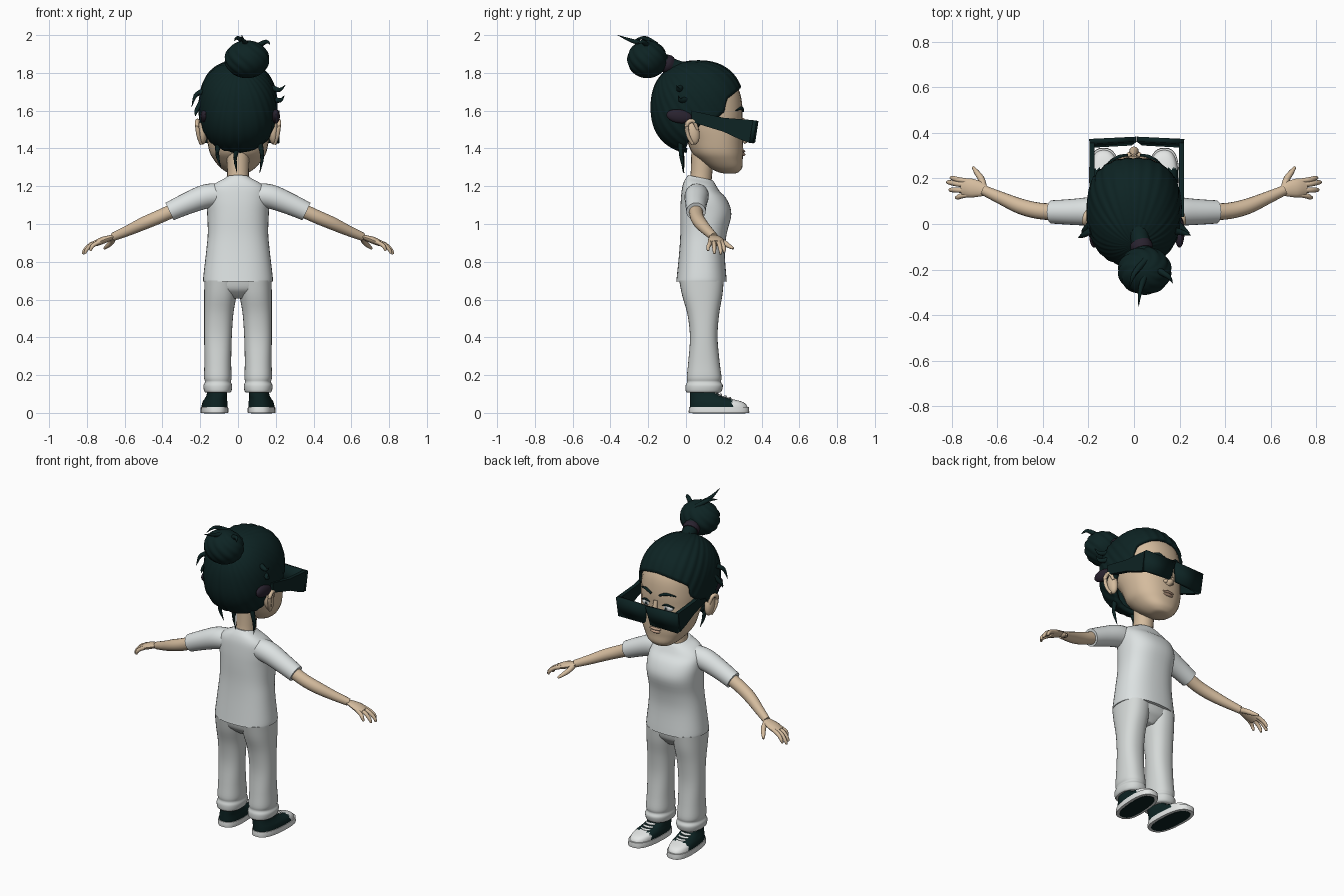
import bpy, bmesh, math
from mathutils import Vector, Matrix

if "Cube" in bpy.data.objects:
    bpy.data.objects.remove(bpy.data.objects["Cube"])


def material(name, *rgb):
    m = bpy.data.materials.new(name)
    m.use_nodes = True
    m.diffuse_color = (*rgb, 1)
    m.node_tree.nodes["Principled BSDF"].inputs["Base Color"].default_value = (*rgb, 1)
    return m


BLACK = material("dark_green_black", .004, .017, .017)
SKIN = material("skin", .66, .50, .34)
LIP = material("lip", .50, .33, .23)
SHIRT = material("shirt_white", .72, .76, .76)
PANTS = material("pants_white", .66, .69, .68)
WHITE = material("shoe_white", .82, .84, .83)
PURPLE = material("smoky_purple", .022, .016, .028)
GREY = material("eye_grey", .35, .35, .36)


def finish(name, bm, mats, mirror=False, rule=None):
    """Turn a bmesh into a smooth object; rule picks the material of each face."""
    bmesh.ops.recalc_face_normals(bm, faces=bm.faces)
    for f in bm.faces:
        if rule:
            f.material_index = rule(f)
    me = bpy.data.meshes.new(name)
    bm.to_mesh(me)
    bm.free()
    ob = bpy.data.objects.new(name, me)
    bpy.context.collection.objects.link(ob)
    for m in mats if isinstance(mats, tuple) else (mats,):
        me.materials.append(m)
    if mirror:
        ob.modifiers.new("Mirror", "MIRROR").use_mirror_merge = False
    bpy.ops.object.select_all(action="DESELECT")
    ob.select_set(True)
    bpy.context.view_layer.objects.active = ob
    bpy.ops.object.shade_smooth_by_angle(angle=math.radians(45))
    return ob


def spline(rows, k=4):
    """Smooth curve through the rows."""
    p = [Vector(r) for r in rows]
    p = [p[0]] + p + [p[-1]]
    out = []
    for i in range(1, len(p) - 2):
        a, b, c, d = p[i - 1:i + 3]
        for j in range(k):
            t = j / k
            out.append(b + (c - a) * (t / 2) + (a * 2 - b * 5 + c * 4 - d) * (t * t / 2)
                       + (b * 3 - a - c * 3 + d) * (t ** 3 / 2))
    return out + [p[-1]]


def bridge(bm, rings):
    vs = [[bm.verts.new(c) for c in ring] for ring in rings]
    n = len(vs[0])
    for a, b in zip(vs, vs[1:]):
        for i in range(n):
            bm.faces.new((a[i], a[(i + 1) % n], b[(i + 1) % n], b[i]))
    return vs


def loft(name, rows, mats, mirror=False, p=2.3, n=28, k=4, rule=None, warp=None):
    """Stack of rounded sections: z, centre x, half width, front y, back y."""
    rings = []
    for z, xc, w, yf, yb in spline(rows, k):
        ring = []
        for i in range(n):
            a = math.tau * i / n
            c, s = math.cos(a), math.sin(a)
            x = xc + w * math.copysign(abs(c) ** (2 / p), c)
            y = (yf + yb) / 2 + (yf - yb) / 2 * math.copysign(abs(s) ** (2 / p), s)
            ring.append(warp(x, y, z) if warp else (x, y, z))
        rings.append(ring)
    bm = bmesh.new()
    vs = bridge(bm, rings)
    bm.faces.new(vs[0])
    bm.faces.new(vs[-1])
    return finish(name, bm, mats, mirror, rule)


def tube(name, rows, mat, mirror=False, flat=1, n=14):
    """Round limb through x, y, z, radius; flat squashes it vertically."""
    pts = spline(rows)
    rings = []
    for i, q in enumerate(pts):
        t = (pts[min(i + 1, len(pts) - 1)] - pts[max(i - 1, 0)]).to_3d()
        rot = t.to_track_quat("Z", "Y")
        rings.append([q.to_3d() + rot @ Vector((math.cos(a) * q[3], math.sin(a) * q[3] * flat, 0))
                      for a in (math.tau * j / n for j in range(n))])
    bm = bmesh.new()
    vs = bridge(bm, rings)
    bm.faces.new(vs[0])
    bm.faces.new(vs[-1])
    return finish(name, bm, mat, mirror)


def ball(name, centre, radii, mat, mirror=False, tilt=0):
    bm = bmesh.new()
    m = Matrix.Translation(centre) @ Matrix.Rotation(tilt, 4, "X") @ Matrix.Diagonal((*radii, 1))
    bmesh.ops.create_uvsphere(bm, u_segments=20, v_segments=12, radius=1, matrix=m)
    return finish(name, bm, mat, mirror)


# Head and neck
loft("head", [(1.268, 0, .03, .262, .2), (1.275, 0, .06, .28, .17), (1.3, 0, .095, .298, .12),
              (1.34, 0, .128, .3, .07), (1.38, 0, .15, .303, .03), (1.45, 0, .165, .302, 0),
              (1.52, 0, .175, .297, -.05), (1.6, 0, .18, .3, -.1), (1.7, 0, .175, .284, -.13),
              (1.78, 0, .14, .23, -.09), (1.83, 0, .06, .13, 0)], SKIN)
tube("neck", [(0, .07, 1.18, .066), (0, .08, 1.25, .057), (0, .09, 1.38, .062)], SKIN, n=20)
ball("ears", (.188, .035, 1.485), (.026, .036, .066), SKIN, True, .2)
tube("ear_rims", [(.2, .06, 1.5, .008), (.212, .04, 1.545, .011), (.217, .005, 1.53, .012),
                  (.21, .01, 1.47, .01), (.195, .035, 1.425, .01)], SKIN, True)

# Face
tube("nose", [(0, .296, 1.56, .012), (0, .312, 1.49, .016), (0, .32, 1.455, .021), (0, .3, 1.437, .016)], SKIN)
ball("nostrils", (.02, .303, 1.45), (.014, .014, .012), SKIN, True)
ball("upper_lip", (0, .298, 1.385), (.04, .016, .009), LIP)
ball("lower_lip", (0, .297, 1.368), (.034, .017, .01), LIP)
ball("eyes", (.07, .277, 1.525), (.036, .018, .022), WHITE, True)
ball("irises", (.068, .287, 1.525), (.015, .01, .017), GREY, True)
ball("pupils", (.068, .292, 1.525), (.008, .007, .009), BLACK, True)
tube("upper_lashes", [(.033, .288, 1.53, .003), (.07, .294, 1.548, .006), (.11, .272, 1.53, .004)], BLACK, True)
tube("eyebrows", [(.028, .302, 1.598, .006), (.07, .294, 1.614, .008), (.118, .264, 1.6, .003)], BLACK, True)

# Swept-back hair shell: strands run from the bun to the hairline
centre = Vector((0, .06, 1.62))
pole, ahead = Vector((0, -.6, .8)), Vector((0, .8, .6))
hairline = [(0, 102), (48, 105), (62, 118), (76, 119), (95, 111), (125, 118), (180, 130)]


def reach(deg):
    for (a, u), (b, v) in zip(hairline, hairline[1:]):
        if deg <= b:
            return math.radians(u + (v - u) * (deg - a) / (b - a))


bm = bmesh.new()
rings = []
for j in range(1, 25):
    ring = []
    for i in range(144):
        a = math.tau * i / 144
        deg = abs((math.degrees(a) + 180) % 360 - 180)
        t = reach(min(deg, 180)) * j / 24
        d = pole * math.cos(t) + (ahead * math.cos(a) + Vector((1, 0, 0)) * math.sin(a)) * math.sin(t)
        e = 2.3
        r = (abs(d.x / .208) ** e + abs(d.y / .247) ** e + abs(d.z / .247) ** e) ** (-1 / e)
        groove = (.7 * abs(math.sin(14 * a + .5 * math.sin(3 * a))) + .3 * math.sin(31 * a)) * math.sin(t)
        ring.append(centre + d * r * (.99 + .022 * groove))
    rings.append(ring)
vs = bridge(bm, rings)
bm.faces.new(vs[0])
hair = finish("hair", bm, BLACK)
shell = hair.modifiers.new("Thickness", "SOLIDIFY")
shell.thickness, shell.offset = .022, -1

# Bun with twisted ridges, its tie and loose wisps
bm = bmesh.new()
bmesh.ops.create_uvsphere(bm, u_segments=60, v_segments=30, radius=1)
for v in bm.verts:
    twist = math.sin(5 * math.atan2(v.co.y, v.co.x) + 5 * v.co.z)
    r = 1 + .07 * abs(twist) * (1 - v.co.z ** 2)
    v.co = Vector((v.co.x * .112, v.co.y * .1, v.co.z * .1)) * r + Vector((.047, -.205, 1.872))
finish("hair_bun", bm, BLACK)
tube("bun_base", [(.01, .0, 1.79, .075), (.025, -.06, 1.83, .042), (.04, -.14, 1.862, .05)], BLACK)
tube("hair_tie", [(.028, -.083, 1.84, .046), (.033, -.1, 1.848, .05), (.037, -.117, 1.857, .046)], PURPLE)
wisps = [((.06, -.2, 1.95), (.03, -.28, 1.968), (.02, -.362, 2.0)),
         ((.05, -.16, 1.95), (.0, -.22, 1.985), (-.02, -.28, 1.97)),
         ((.1, -.2, 1.94), (.15, -.23, 1.965), (.17, -.26, 1.95)),
         ((-.19, -.03, 1.7), (-.225, -.05, 1.68), (-.245, -.06, 1.62)),
         ((-.19, 0, 1.65), (-.22, -.03, 1.6), (-.225, -.04, 1.57)),
         ((.18, -.03, 1.72), (.22, -.04, 1.71), (.25, -.05, 1.735)),
         ((.19, 0, 1.66), (.225, -.03, 1.655), (.245, -.04, 1.68)),
         ((.11, -.03, 1.45), (.128, -.025, 1.36), (.115, -.01, 1.27)),
         ((-.1, -.03, 1.45), (-.11, -.02, 1.37), (-.09, -.01, 1.3)),
         ((.0, -.03, 1.42), (-.015, -.02, 1.35), (-.005, -.015, 1.27))]
for i, w in enumerate(wisps):
    tube(f"hair_wisp_{i + 1}", [(*c, r) for c, r in zip(w, (.016, .011, .001))], BLACK, n=8)

# Sunglasses: chunky arms, then framed lenses set low on the nose
bm = bmesh.new()
side = [(.03, 1.6), (.2, 1.562), (.355, 1.55), (.335, 1.43), (.28, 1.45), (.2, 1.488), (.03, 1.54)]
rings = [[(x, y, z) for y, z in side] for x in (.185, .208)]
for v in bridge(bm, rings):
    bm.faces.new(v)
arms = finish("sunglasses_arms", bm, BLACK, True)
ball_tips = ball("sunglasses_tips", (.188, -.035, 1.57), (.022, .07, .036), PURPLE, True, -.15)

bm = bmesh.new()
quad = [(0, .362, 1.548), (.208, .352, 1.55), (.204, .335, 1.43), (.022, .345, 1.437)]
face = bm.faces.new([bm.verts.new(c) for c in quad])
bmesh.ops.inset_region(bm, faces=[face], thickness=.022)
front = finish("sunglasses_front", bm, (BLACK, PURPLE), True,
               lambda f: 0 if any(e.is_boundary for e in f.edges) else 1)
front.modifiers.new("Thickness", "SOLIDIFY").thickness = .022
for ob in (arms, ball_tips, front):
    ob.location.x = .012


# T-shirt with a neckline that dips at the front
def neckline(x, y, z):
    return x, y, z - max(0, z - 1.15) * (y - .04) * 2


loft("shirt", [(.695, 0, .184, .216, -.052), (.72, 0, .184, .214, -.049), (.85, 0, .169, .205, -.036),
               (.95, 0, .16, .216, -.03), (1.05, 0, .163, .24, -.03), (1.12, 0, .166, .222, -.028),
               (1.18, 0, .158, .18, -.022), (1.215, 0, .125, .162, -.012),
               (1.24, 0, .08, .15, .002), (1.253, 0, .062, .14, .012)], SHIRT, p=2.4, n=40, warp=neckline)
tube("sleeves", [(.08, .06, 1.155, .06), (.17, .056, 1.146, .064), (.27, .053, 1.108, .057),
                 (.362, .053, 1.066, .051)], SHIRT, True, n=24)

# Arms and hands
tube("arms", [(.33, .052, 1.078, .037), (.42, .058, 1.037, .036), (.5, .078, 1.003, .034),
              (.58, .112, .966, .028), (.66, .148, .932, .022)], SKIN, True, n=18)
tube("palms", [(.645, .143, .937, .02), (.68, .153, .925, .034), (.72, .158, .912, .042),
               (.755, .158, .897, .036)], SKIN, True, flat=.45)
for name, y0, y1, x, z in (("index", .187, .202, .805, .85), ("middle", .17, .183, .82, .84),
                           ("ring", .148, .15, .81, .843), ("little", .13, .117, .782, .858)):
    tube(name + "_fingers", [(.725, y0, .91, .012), ((.725 + x) / 2 + .006, (y0 + y1) / 2, .892, .0115),
                             (x - .008, y1, z + .02, .01), (x, y1, z, .006)], SKIN, True, n=10)
tube("thumbs", [(.662, .16, .925, .016), (.67, .195, .905, .015), (.69, .225, .885, .012),
                (.708, .25, .87, .006)], SKIN, True, n=10)

# Trousers
loft("trouser_legs", [(.108, .107, .066, .182, .004), (.118, .107, .073, .19, -.002),
                      (.145, .107, .076, .195, -.002), (.165, .106, .069, .185, .006),
                      (.19, .107, .073, .188, .004), (.27, .107, .071, .178, .012),
                      (.4, .106, .073, .167, .021), (.52, .102, .077, .175, .008),
                      (.62, .094, .085, .192, -.02), (.7, .09, .088, .2, -.036)], PANTS, True, n=32)
loft("trouser_hips", [(.605, 0, .05, .15, .03), (.63, 0, .12, .17, 0), (.66, 0, .17, .19, -.025),
                      (.715, 0, .178, .2, -.036)], PANTS, n=32)


# Sneakers: white sole with a dark tread, dark upper, white toe cap and laces
def toe_out(x, y, z):
    return x + (y - .1) * .06, y, z


loft("shoe_soles", [(0, .12, .07, .333, .016), (.004, .12, .072, .335, .014), (.032, .12, .071, .333, .016)],
     WHITE, True, p=2.6, n=40, k=2, warp=toe_out)
loft("shoe_treads", [(-.0, .12, .055, .315, .035), (-.002, .12, .055, .315, .035)],
     BLACK, True, p=2.6, k=1, warp=toe_out)
loft("shoe_uppers", [(.028, .12, .068, .326, .02), (.045, .119, .067, .318, .02), (.06, .118, .064, .295, .02),
                     (.075, .116, .058, .24, .02), (.095, .113, .053, .18, .02), (.135, .11, .05, .145, .02)],
     (BLACK, WHITE), True, p=2.5, n=56, warp=toe_out,
     rule=lambda f: 1 if f.calc_center_median().y > .243 else 0)
for i, (y, z, w) in enumerate(((.232, .077, .03), (.208, .085, .031), (.184, .095, .031), (.165, .107, .03))):
    tube(f"shoe_laces_{i + 1}", [(.122 - w, y - .012, z - .003, .006), (.122, y, z, .008),
                                 (.122 + w, y - .012, z - .003, .006)], WHITE, True, n=8)
